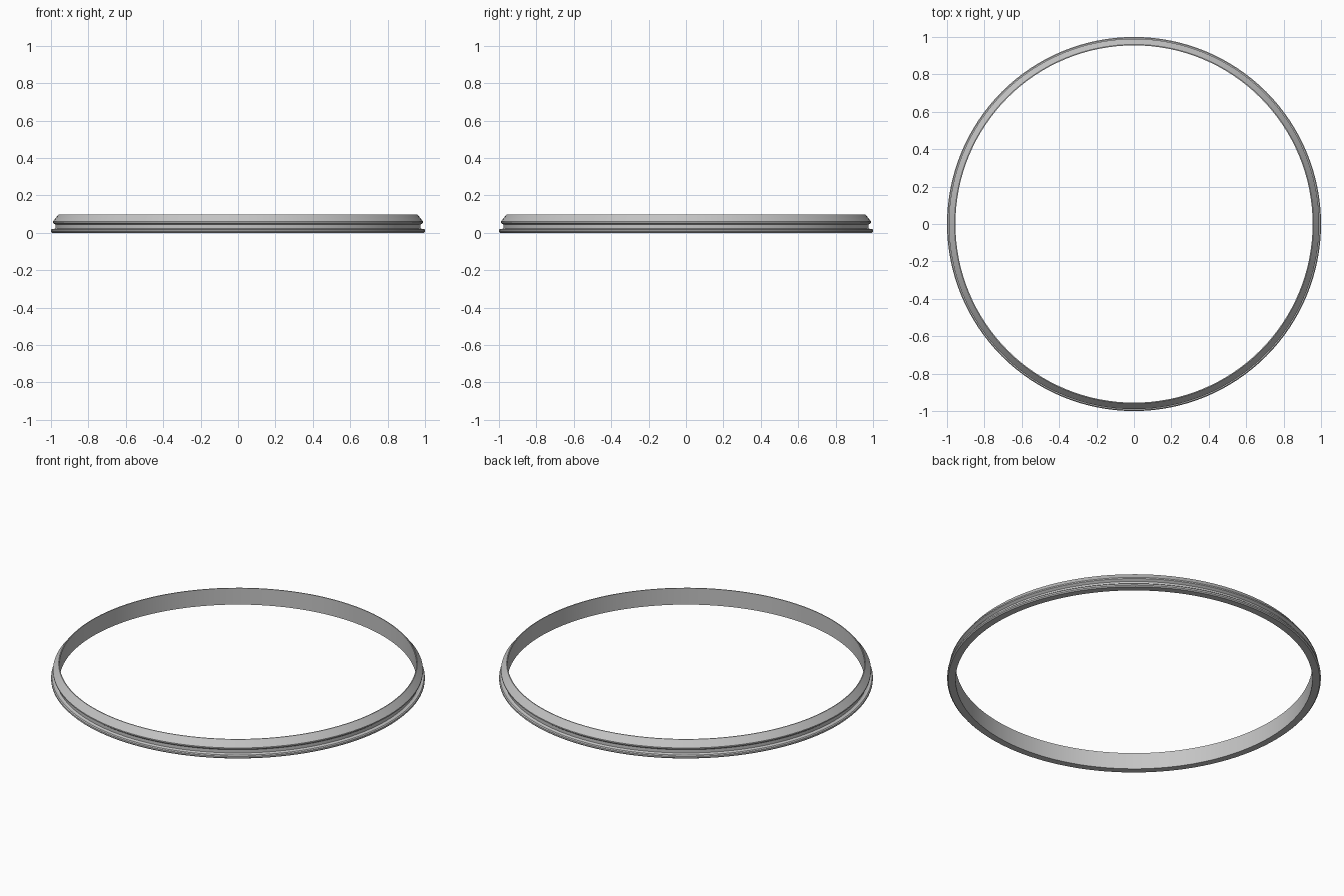
import bpy, bmesh, math

cube = bpy.data.objects.get("Cube")
if cube:
    bpy.data.objects.remove(cube)

SEGMENTS = 128

# Single grey metal
metal = bpy.data.materials.new("grey metal")
metal.use_nodes = True
colour = (0.56, 0.56, 0.56, 1)
metal.diffuse_color = colour
metal.node_tree.nodes["Principled BSDF"].inputs["Base Color"].default_value = colour


def lathe(name, profile, material):
    """Revolve a closed (radius, height) profile around the z axis."""
    bm = bmesh.new()
    rings = []
    for i in range(SEGMENTS):
        a = 2 * math.pi * i / SEGMENTS
        rings.append([bm.verts.new((r * math.cos(a), r * math.sin(a), z))
                      for r, z in profile])
    n = len(profile)
    for i in range(SEGMENTS):
        here, there = rings[i], rings[(i + 1) % SEGMENTS]
        for j in range(n):
            k = (j + 1) % n
            bm.faces.new((here[j], there[j], there[k], here[k]))
    bmesh.ops.recalc_face_normals(bm, faces=bm.faces)
    mesh = bpy.data.meshes.new(name)
    bm.to_mesh(mesh)
    bm.free()
    mesh.materials.append(material)
    obj = bpy.data.objects.new(name, mesh)
    bpy.context.collection.objects.link(obj)
    bpy.ops.object.select_all(action="DESELECT")
    obj.select_set(True)
    bpy.context.view_layer.objects.active = obj
    bpy.ops.object.shade_smooth_by_angle(angle=math.radians(25))
    return obj


# Bevelled upper lip, recessed groove and rounded bottom flange
profile = [
    (0.955, 0.0), (0.955, 0.097), (0.96, 0.097),
    (0.99, 0.06), (0.99, 0.053),
    (0.976, 0.043), (0.976, 0.024),
    (0.984, 0.02), (0.995, 0.02), (1.0, 0.015), (1.0, 0.006), (0.994, 0.0),
]
lathe("sealing_ring", profile, metal)
